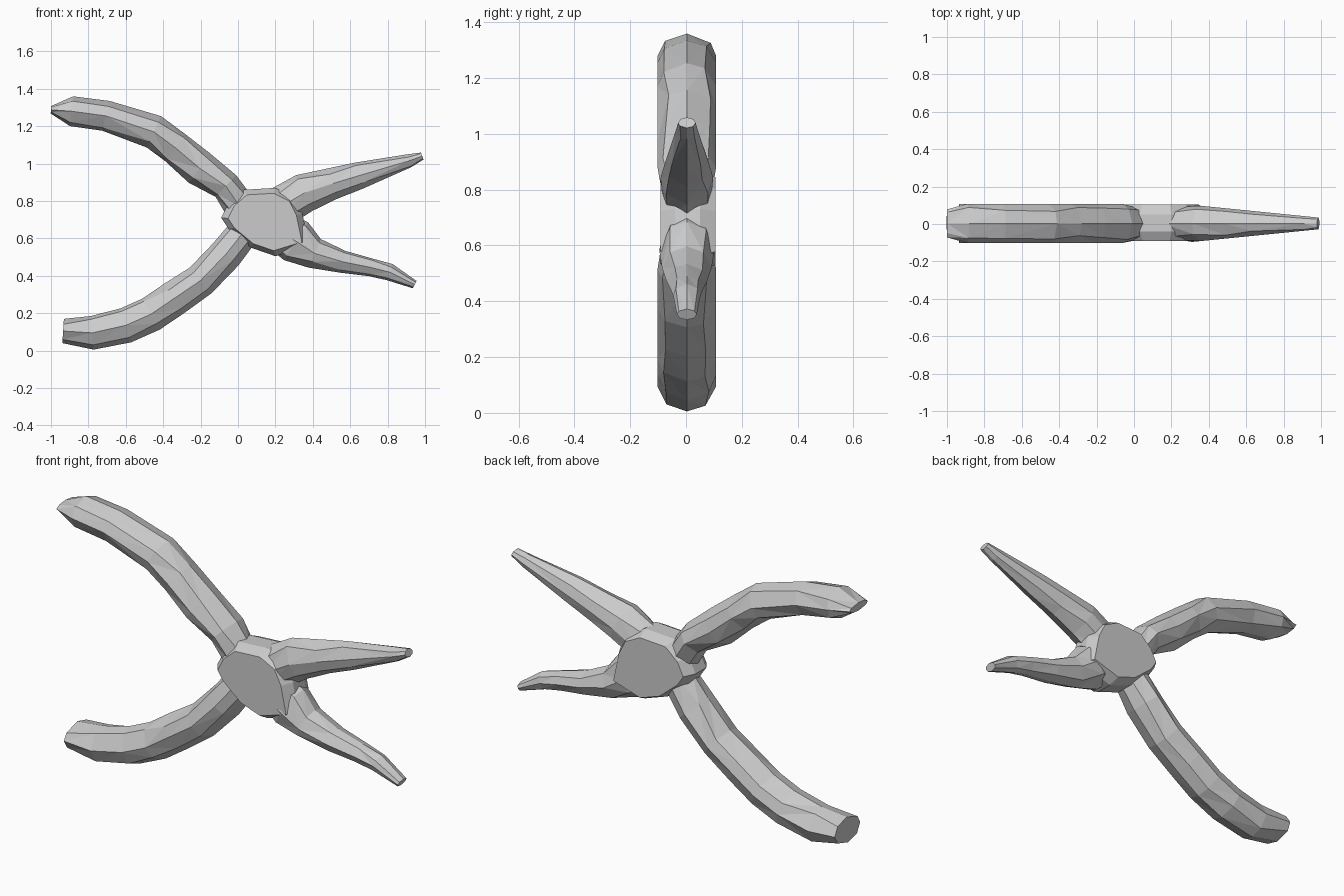
import bpy, bmesh, math, random
from mathutils import Vector

if "Cube" in bpy.data.objects:
    bpy.data.objects.remove(bpy.data.objects["Cube"])

random.seed(4)
SIDES = 8


def finish(name, bm):
    bmesh.ops.recalc_face_normals(bm, faces=bm.faces[:])
    me = bpy.data.meshes.new(name)
    bm.to_mesh(me)
    bm.free()
    ob = bpy.data.objects.new(name, me)
    bpy.context.collection.objects.link(ob)
    return ob


def depth(x):
    # Even depth on the left, tapering to the right tips
    return .105 - .1 * max(0, x - .25) - .6 * max(0, -.95 - x)


def limb(name, path):
    """Faceted tube along a path of (x, z, radius)."""
    bm = bmesh.new()
    rings = []
    for k, (x, z, r) in enumerate(path):
        a, b = path[max(k - 1, 0)], path[min(k + 1, len(path) - 1)]
        side = Vector((a[1] - b[1], 0, b[0] - a[0])).normalized()
        d = depth(x) * (.82 if k == 0 else 1)
        ring = []
        for i in range(SIDES):
            t = 2 * math.pi * i / SIDES
            if i % 2:
                t += random.uniform(-.2, .2)
            p = Vector((x, 0, z)) + side * r * math.cos(t)
            p.y = .003 + d * math.sin(t)
            ring.append(bm.verts.new(p))
        rings.append(ring)
    for r, s in zip(rings, rings[1:]):
        for i in range(SIDES):
            j = (i + 1) % SIDES
            if random.random() < .5:
                tris = (r[i], r[j], s[i]), (r[j], s[j], s[i])
            else:
                tris = (r[i], r[j], s[j]), (r[i], s[j], s[i])
            for tri in tris:
                bm.faces.new(tri)
    for end in (rings[0], rings[-1]):
        bm.faces.new(end)
    return finish(name, bm)


# Central hub with bevelled front and back rims
outline = [(-.09, .71), (-.05, .79), (.03, .86), (.20, .87), (.30, .82),
           (.345, .73), (.38, .56), (.20, .505), (.07, .55), (-.05, .65)]
bm = bmesh.new()
for y, k in ((-.092, .84), (-.04, 1), (.05, 1), (.105, .86)):
    for x, z in outline:
        bm.verts.new((.14 + (x - .14) * k, y, .69 + (z - .69) * k))
bmesh.ops.convex_hull(bm, input=bm.verts[:])
body = finish("branching_body", bm)

# Four limbs, each from the hub to its tip
limbs = [
    limb("upper_left_limb", [
        (.01, .77, .085), (-.065, .88, .08), (-.205, .975, .097),
        (-.335, 1.085, .09), (-.45, 1.17, .092), (-.705, 1.255, .082),
        (-.89, 1.28, .08), (-1, 1.288, .02)]),
    limb("lower_left_limb", [
        (.03, .635, .085), (-.065, .515, .09), (-.20, .375, .09),
        (-.34, .28, .095), (-.465, .195, .095), (-.60, .135, .095),
        (-.78, .095, .09), (-.935, .105, .065)]),
    limb("upper_right_limb", [
        (.205, .755, .11), (.355, .843, .105), (.505, .893, .085),
        (.645, .935, .073), (.915, 1.015, .036), (.985, 1.04, .02)]),
    limb("lower_right_limb", [
        (.24, .63, .11), (.31, .585, .12), (.41, .52, .083),
        (.56, .475, .06), (.71, .445, .048), (.81, .42, .046),
        (.945, .353, .022)]),
]

# Fuse everything into one flat-shaded skin
bpy.context.view_layer.objects.active = body
for ob in limbs:
    mod = body.modifiers.new("fuse", 'BOOLEAN')
    mod.operation = 'UNION'
    mod.solver = 'EXACT'
    mod.object = ob
    bpy.ops.object.modifier_apply(modifier=mod.name)
    bpy.data.objects.remove(ob)
